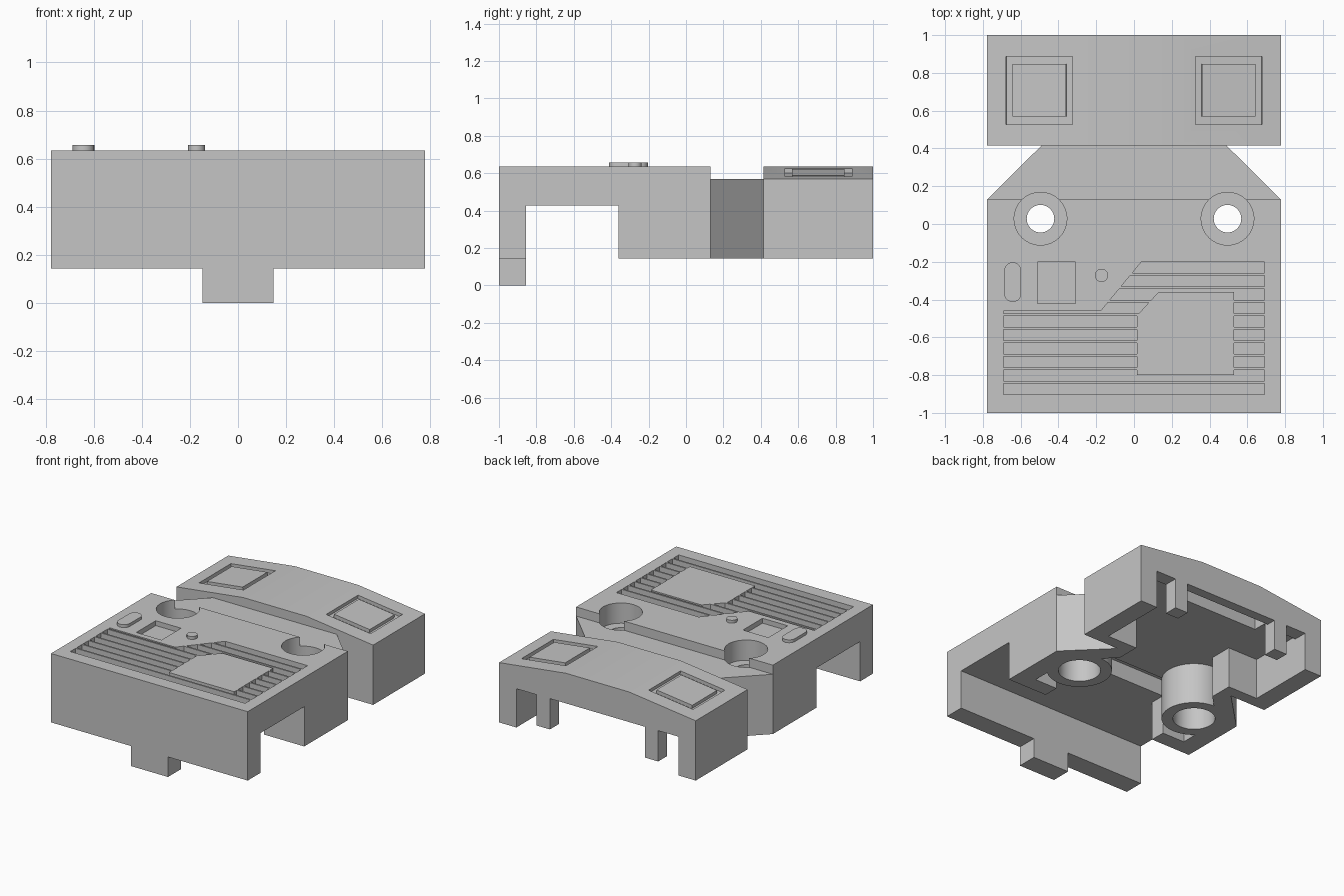
import bpy, bmesh, math
from mathutils import Matrix, Vector

cube = bpy.data.objects.get("Cube")
if cube:
    bpy.data.objects.remove(cube, do_unlink=True)

grey = bpy.data.materials.new("plain grey")
grey.use_nodes = True
COLOR = (0.56, 0.56, 0.56, 1)
grey.diffuse_color = COLOR
grey.node_tree.nodes["Principled BSDF"].inputs["Base Color"].default_value = COLOR


def finish(name, bm):
    bmesh.ops.recalc_face_normals(bm, faces=bm.faces)
    mesh = bpy.data.meshes.new(name)
    bm.to_mesh(mesh)
    bm.free()
    mesh.materials.append(grey)
    obj = bpy.data.objects.new(name, mesh)
    bpy.context.collection.objects.link(obj)
    return obj


def add_prism(bm, pts, lo, hi, axis="z"):
    """Extrude a flat outline along an axis."""
    place = {"x": lambda a, b, t: (t, a, b),
             "y": lambda a, b, t: (a, t, b),
             "z": lambda a, b, t: (a, b, t)}[axis]
    rings = [[bm.verts.new(place(a, b, t)) for a, b in pts] for t in (lo, hi)]
    for ring in rings:
        bm.faces.new(ring)
    for i in range(len(pts)):
        j = (i + 1) % len(pts)
        bm.faces.new((rings[0][i], rings[0][j], rings[1][j], rings[1][i]))


def prism(name, pts, lo, hi, axis="z"):
    bm = bmesh.new()
    add_prism(bm, pts, lo, hi, axis)
    return finish(name, bm)


def rect(x0, x1, y0, y1):
    return [(x0, y0), (x1, y0), (x1, y1), (x0, y1)]


def mirrored(half):
    return half + [(-x, y) for x, y in reversed(half)]


def circle(cx, cy, r, n=32):
    return [(cx + r * math.cos(math.tau * i / n), cy + r * math.sin(math.tau * i / n)) for i in range(n)]


def boolean(obj, tool, operation="DIFFERENCE", keep=False):
    mod = obj.modifiers.new("cut", "BOOLEAN")
    mod.object, mod.operation, mod.solver = tool, operation, "EXACT"
    bpy.context.view_layer.update()
    graph = bpy.context.evaluated_depsgraph_get()
    mesh = bpy.data.meshes.new_from_object(obj.evaluated_get(graph))
    obj.modifiers.clear()
    obj.data = mesh
    if not keep:
        bpy.data.objects.remove(tool, do_unlink=True)


SIDE, BOTTOM, TOP, EDGE = 0.777, 0.143, 0.635, 0.57
CEILING, SLOT, GAP = 0.44, 0.545, 0.46

# Main parts: front deck, tapered neck, arched rear block, front tab
front = prism("front_deck", [(-1, BOTTOM), (-.855, BOTTOM), (-.855, .427), (-.362, .427),
                             (-.362, BOTTOM), (.13, BOTTOM), (.13, TOP), (-1, TOP)], -SIDE, SIDE, "x")
neck = prism("neck", mirrored([(SIDE, .13), (.49, .415)]), BOTTOM, EDGE)
rear = prism("rear_block", mirrored([(SIDE, BOTTOM), (SIDE, EDGE), (.25, TOP)]), .415, 1, "y")
prism("front_tab", rect(-.147, .147, -1, -.855), 0, BOTTOM)

# Hollow underside of the deck and neck, with a deeper slot across the deck
hollow = prism("hollow_cutter", mirrored([(.64, -.25), (.64, .09), (.4, .33), (.4, .6)]), -.1, CEILING)
boolean(front, hollow, keep=True)
boolean(neck, hollow)
boolean(front, prism("gap_cutter", rect(-GAP, GAP, -.5, -.2), -.1, .427))
boolean(front, prism("deck_slot_cutter", rect(-GAP, GAP, -.25, -.09), .3, SLOT))

# Hollow of the rear block, with openings that leave legs and tabs in its back wall
boolean(rear, prism("rear_hollow_cutter", rect(-.64, .64, .5, .9), -.1, CEILING))
boolean(rear, prism("passage_cutter", rect(-.4, .4, .3, .6), -.1, CEILING))
boolean(rear, prism("middle_cutter", rect(-.375, .375, .8, 1.1), -.1, .42))
boolean(rear, prism("rear_slot_cutter", rect(-.375, .375, .8, .93), .3, SLOT))
for s in (-1, 1):
    x0, x1 = sorted((s * .48, s * .64))
    boolean(rear, prism("notch_cutter", rect(x0, x1, .8, 1.1), -.1, .42))
    x0, x1 = sorted((s * .37, s * .49))
    boolean(rear, prism("tab_cutter", rect(x0, x1, .8, 1.1), -.1, .2))

# Screw bosses and their bores
for s, side in ((1, "left"), (-1, "right")):
    bore = prism("bore_cutter", circle(s * .495, .028, .14), -.1, 1)
    boolean(front, bore, keep=True)
    boolean(neck, bore)
    section = [(.14, BOTTOM), (.215, BOTTOM), (.215, .56), (.14, .56),
               (.14, .49), (.073, .49), (.073, .42), (.14, .42)]
    bm = bmesh.new()
    loop = [bm.verts.new((r, 0, z)) for r, z in section]
    edges = [bm.edges.new((loop[i - 1], loop[i])) for i in range(len(loop))]
    bmesh.ops.spin(bm, geom=loop + edges, cent=(0, 0, 0), axis=(0, 0, 1),
                   angle=math.tau, steps=32, use_merge=True)
    bmesh.ops.remove_doubles(bm, verts=bm.verts, dist=1e-5)
    bmesh.ops.translate(bm, verts=bm.verts, vec=(s * .495, .028, 0))
    finish(side + "_boss", bm)

# Square frame grooves on the sloping rear top
for s in (-1, 1):
    ring = prism("frame_cutter", rect(-.177, .177, -.18, .18), -.025, .06)
    boolean(ring, prism("frame_core", rect(-.142, .142, -.14, .14), -.1, .1))
    slope = math.atan2(TOP - EDGE, SIDE - .25)
    ring.data.transform(Matrix.Translation(Vector((s * .502, .708, .604))) @ Matrix.Rotation(s * slope, 4, "Y"))
    boolean(rear, ring)

# Grille: parallel slots clipped to a slanted outline, around a flush panel
DEEP = TOP - .035
bm = bmesh.new()
for i in range(10):
    y = -.2 - i * .0715
    add_prism(bm, rect(-.8, .8, y - .06, y), DEEP, .7)
slots = finish("slot_cutter", bm)
outline = [(.69, -.19), (.69, -.91), (-.692, -.91), (-.692, -.46), (-.175, -.46), (.048, -.19)]
boolean(slots, prism("outline_cutter", outline, .5, .8), "INTERSECT")
panel = [(.53, -.36), (.53, -.8), (.015, -.8), (.015, -.485), (.13, -.36)]
boolean(slots, prism("panel_cutter", panel, .5, .8))
boolean(front, slots)

# Square recess and raised buttons
boolean(front, prism("recess_cutter", rect(-.51, -.31, -.42, -.2), DEEP, .7))
arc = [(math.cos(math.pi * i / 10) * .045, math.sin(math.pi * i / 10) * .045) for i in range(11)]
pill = [(-.642 + x, -.248 + y) for x, y in arc] + [(-.642 - x, -.368 - y) for x, y in arc]
prism("pill_button", pill, TOP - .01, .656)
prism("round_button", circle(-.172, -.272, .035, 24), TOP - .01, .656)

# Smooth the curves, keep the corners sharp
for obj in bpy.context.collection.objects:
    obj.select_set(obj.type == "MESH")
bpy.context.view_layer.objects.active = front
bpy.ops.object.shade_smooth_by_angle(angle=math.radians(30))
